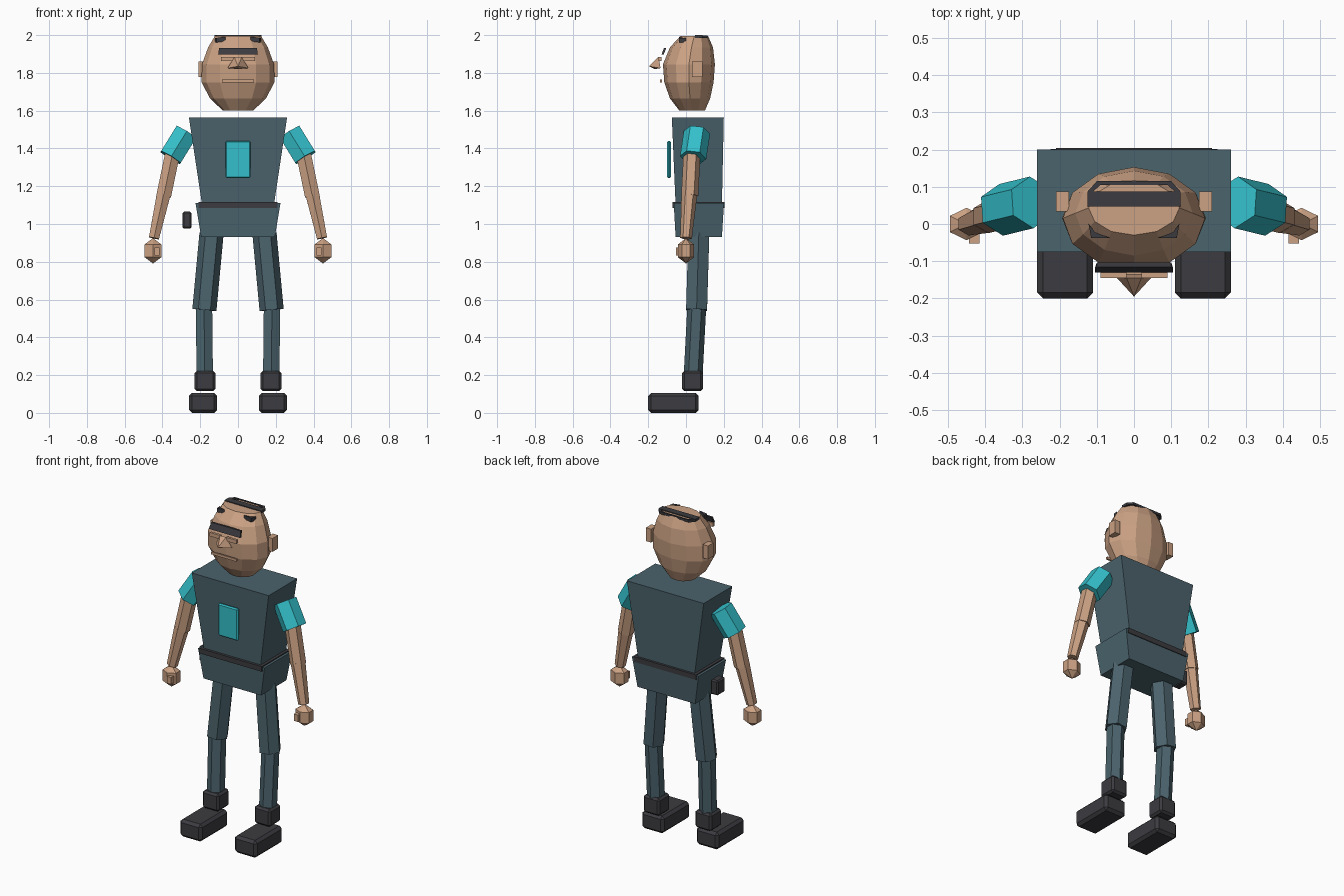
import bpy, bmesh, math
from mathutils import Vector

if "Cube" in bpy.data.objects:
    bpy.data.objects.remove(bpy.data.objects["Cube"])


def material(name, rgb):
    m = bpy.data.materials.new(name)
    m.diffuse_color = (*rgb, 1)
    m.use_nodes = True
    m.node_tree.nodes["Principled BSDF"].inputs["Base Color"].default_value = m.diffuse_color
    return m


SKIN = material("skin", (0.60, 0.36, 0.23))
TEAL = material("teal", (0.035, 0.53, 0.60))
SLATE = material("slate", (0.070, 0.125, 0.150))
DARK = material("charcoal", (0.045, 0.045, 0.052))


def finish(name, bm, mat):
    bmesh.ops.recalc_face_normals(bm, faces=bm.faces)
    me = bpy.data.meshes.new(name)
    bm.to_mesh(me)
    bm.free()
    me.materials.append(mat)
    ob = bpy.data.objects.new(name, me)
    bpy.context.collection.objects.link(ob)
    return ob


def loft(name, loops, mat):
    """Skin a stack of closed loops and cap both ends."""
    bm = bmesh.new()
    rings = [[bm.verts.new(p) for p in loop] for loop in loops]
    n = len(rings[0])
    for a, b in zip(rings, rings[1:]):
        for i in range(n):
            j = (i + 1) % n
            bm.faces.new((a[i], a[j], b[j], b[i]))
    bm.faces.new(rings[0])
    bm.faces.new(rings[-1])
    return finish(name, bm, mat)


def rect(x0, x1, y0, y1, z):
    return [(x0, y0, z), (x1, y0, z), (x1, y1, z), (x0, y1, z)]


def box(name, x, y, z, mat, bevel=0):
    ob = loft(name, [rect(*sorted(x), *y, z[0]), rect(*sorted(x), *y, z[1])], mat)
    if bevel:
        mod = ob.modifiers.new("bevel", 'BEVEL')
        mod.width = bevel
        mod.segments = 1
    return ob


def limb(name, a, b, ra, rb, mat, turn=0.0, sides=6):
    """Tapered prism between two points; turn 0 puts a corner toward y."""
    a, b = Vector(a), Vector(b)
    axis = (b - a).normalized()
    u = Vector((0, 1, 0))
    u = (u - axis * u.dot(axis)).normalized()
    v = axis.cross(u)

    def ring(c, r):
        angles = [turn + math.tau * i / sides for i in range(sides)]
        return [c + r * (math.cos(t) * u + math.sin(t) * v) for t in angles]
    return loft(name, [ring(a, ra), ring(b, rb)], mat)


def ellipse(z, rx, y0, y1, sides=12):
    c, r = (y0 + y1) / 2, (y1 - y0) / 2
    return [(rx * math.sin(math.tau * i / sides),
             c + r * math.cos(math.tau * i / sides), z) for i in range(sides)]


# head
loft("head", [ellipse(*r) for r in (
    (1.60, 0.080, -0.035, 0.100), (1.665, 0.148, -0.085, 0.128),
    (1.75, 0.193, -0.115, 0.146), (1.845, 0.191, -0.122, 0.153),
    (1.935, 0.158, -0.085, 0.143), (1.995, 0.122, -0.030, 0.117))], SKIN)

# face
box("mouth", (-0.085, 0.085), (-0.138, -0.128), (1.750, 1.765), SKIN)
loft("brow", [rect(-0.105, 0.105, -0.130, -0.118, 1.897),
              rect(-0.100, 0.100, -0.116, -0.104, 1.933)], DARK)
bm = bmesh.new()
for p in ((-0.055, -0.135, 1.825), (0.055, -0.135, 1.825), (0, -0.195, 1.835),
          (-0.02, -0.145, 1.885), (0.02, -0.145, 1.885), (0, -0.165, 1.82)):
    bm.verts.new(p)
bmesh.ops.convex_hull(bm, input=bm.verts)
finish("nose", bm, SKIN)

# hair band, rear trim and temple trims
box("hair_band", (-0.125, 0.125), (0.047, 0.087), (1.985, 2.0), DARK)
rear = [(-0.125, 0.087), (-0.10, 0.115), (0.10, 0.115), (0.125, 0.087),
        (0.11, 0.087), (0.09, 0.105), (-0.09, 0.105), (-0.11, 0.087)]
loft("hair_rear", [[(x, y, z) for x, y in rear] for z in (1.985, 1.999)], DARK)

# torso, pelvis, belt and chest plate
loft("torso", [rect(-0.19, 0.19, -0.055, 0.190, 1.10),
               rect(-0.26, 0.26, -0.075, 0.200, 1.565)], SLATE)
loft("pelvis", [rect(-0.195, 0.195, -0.055, 0.190, 0.93),
                rect(-0.225, 0.225, -0.065, 0.201, 1.11)], SLATE)
box("belt", (-0.21, 0.21), (-0.071, 0.204), (1.085, 1.116), DARK)
box("chest_plate", (-0.067, 0.067), (-0.10, -0.08), (1.243, 1.440), TEAL, 0.007)
box("hip_pouch", (-0.295, -0.245), (0.04, 0.115), (0.975, 1.065), DARK, 0.008)

# paired parts
for side, s in (("right", 1), ("left", -1)):
    # head sides
    box(side + "_ear", (s * 0.175, s * 0.21), (0.033, 0.087), (1.778, 1.86), SKIN)
    box(side + "_eye", (s * 0.02, s * 0.09), (-0.145, -0.130), (1.862, 1.885), SKIN)
    temple = [(s * 0.122, 0.0), (s * 0.115, -0.037), (s * 0.065, -0.037),
              (s * 0.105, -0.022)]
    loft(side + "_temple_hair", [[(x, y, z - abs(x) * 0.12) for x, y in temple]
                                 for z in (1.975, 1.999)], DARK)

    # arm
    limb(side + "_sleeve", (s * 0.275, 0.058, 1.485), (s * 0.357, 0.038, 1.352),
         0.070, 0.070, TEAL)
    limb(side + "_upper_arm", (s * 0.345, 0.032, 1.38), (s * 0.393, 0.020, 1.15),
         0.045, 0.045, SKIN)
    limb(side + "_forearm", (s * 0.393, 0.018, 1.16), (s * 0.445, 0.0, 0.925),
         0.042, 0.031, SKIN)
    # hand
    bm = bmesh.new()
    bmesh.ops.create_uvsphere(bm, u_segments=6, v_segments=3, radius=1)
    for v in bm.verts:
        v.co = (s * 0.450 + v.co.x * 0.060, v.co.y * 0.050, 0.858 + v.co.z * 0.067)
    finish(side + "_hand", bm, SKIN)
    box(side + "_thumb", (s * 0.415, s * 0.443), (-0.053, -0.02), (0.833, 0.875), SKIN)

    # leg
    limb(side + "_thigh", (s * 0.140, 0.068, 0.95), (s * 0.178, 0.056, 0.545),
         0.064, 0.064, SLATE, math.pi / 6)
    limb(side + "_shin", (s * 0.180, 0.057, 0.56), (s * 0.176, 0.038, 0.20),
         0.050, 0.050, SLATE)
    # boot
    box(side + "_ankle", (s * 0.12, s * 0.23), (-0.02, 0.09), (0.115, 0.222), DARK, 0.012)
    box(side + "_foot", (s * 0.11, s * 0.26), (-0.20, 0.067), (0.0, 0.106), DARK, 0.016)
